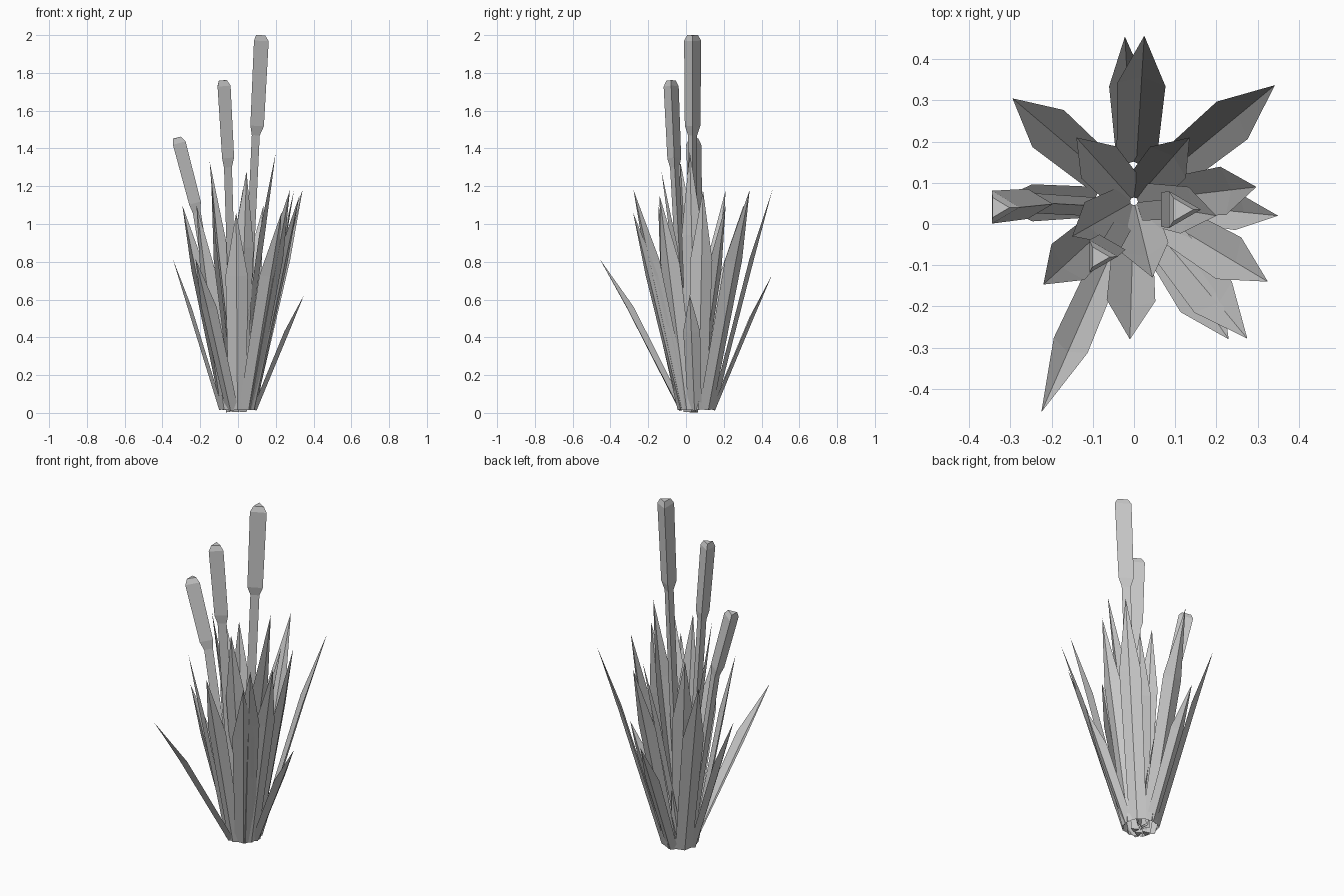
import bpy, math
from mathutils import Vector

if "Cube" in bpy.data.objects:
    bpy.data.objects.remove(bpy.data.objects["Cube"])

CENTRE = Vector((0.0, 0.055, 0.0))


def add_mesh(name, verts, faces):
    mesh = bpy.data.meshes.new(name)
    mesh.from_pydata(verts, [], faces)
    mesh.update()
    obj = bpy.data.objects.new(name, mesh)
    bpy.context.collection.objects.link(obj)
    return obj


def leaf(name, tip, base_radius, width=0.115, fold=0.02):
    """Blade folded along its midrib, widest about two thirds up."""
    tip = Vector(tip)
    out = tip - CENTRE
    out.z = 0
    out.normalize()
    side = Vector((-out.y, out.x, 0))
    base = CENTRE + out * base_radius + Vector((0, 0, 0.02))
    mid = Vector((base.x + (tip.x - base.x) * 0.63,
                  base.y + (tip.y - base.y) * 0.63,
                  base.z + (tip.z - base.z) * 0.68))
    normal = side.cross(tip - base).normalized()
    if normal.dot(out) < 0:
        normal.negate()
    verts = []
    for p, w in ((base, width * 0.8), (mid, width)):
        verts += [p - side * w / 2, p + normal * fold, p + side * w / 2]
    verts.append(tip)
    add_mesh(name, verts, [(0, 1, 4, 3), (1, 2, 5, 4), (3, 4, 6), (4, 5, 6)])


def cattail(name, base, neck, top, radius):
    """Three-sided stem that bends at the neck into a thicker seed head."""
    base, neck, top = Vector(base), Vector(neck), Vector(top)
    axis = (top - neck).normalized()
    rings = [(base, (neck - base).normalized(), 0.026), (neck, axis, 0.028),
             (neck + axis * 0.05, axis, radius * 0.92),
             (top - axis * 0.03, axis, radius), (top, axis, radius * 0.62)]
    verts, faces = [], []
    for p, d, r in rings:
        v = d.cross(Vector((1, 0, 0))).normalized()
        u = v.cross(d)
        for k in range(3):
            a = k * math.tau / 3
            verts.append(p + (u * math.cos(a) + v * math.sin(a)) * r)
    for i in range(len(rings) - 1):
        for k in range(3):
            a, b = i * 3 + k, i * 3 + (k + 1) % 3
            faces.append((a, b, b + 3, a + 3))
    n = len(verts)
    faces += [(2, 1, 0), (n - 3, n - 2, n - 1)]
    add_mesh(name, verts, faces)


# Outer leaves, by tip position
outer = [(-0.225, -0.457, 0.815), (-0.345, 0.05, 0.815), (-0.295, 0.305, 1.10),
         (-0.022, 0.455, 0.73), (0.025, 0.457, 1.18), (0.342, 0.337, 1.18),
         (0.297, 0.09, 1.18), (0.35, 0.02, 0.625), (0.325, -0.14, 1.15),
         (0.275, -0.278, 1.18), (0.23, -0.28, 1.06), (-0.01, -0.28, 1.06),
         (-0.22, -0.147, 1.10)]
for i, t in enumerate(outer):
    leaf(f"outer_leaf_{i + 1}", t, 0.08, 0.09 if t[2] < 0.9 else 0.118)

# Upright inner leaves, rooted just past the middle of the clump
inner = [(-0.14, 0.21, 1.18), (0.135, 0.21, 1.10), (0.20, 0.02, 1.38),
         (-0.15, -0.03, 1.33), (0.045, -0.13, 1.28)]
for i, t in enumerate(inner):
    leaf(f"inner_leaf_{i + 1}", t, -0.01)

# Cattail stalks with seed heads
cattail("tall_cattail", (0.02, 0.03, 0.005), (0.087, 0.035, 1.47), (0.112, 0.035, 2.0), 0.052)
cattail("middle_cattail", (-0.02, 0.01, 0.005), (-0.06, -0.06, 1.30), (-0.087, -0.08, 1.76), 0.046)
cattail("short_cattail", (-0.05, 0.04, 0.005), (-0.225, 0.05, 1.06), (-0.33, 0.04, 1.455), 0.046)
